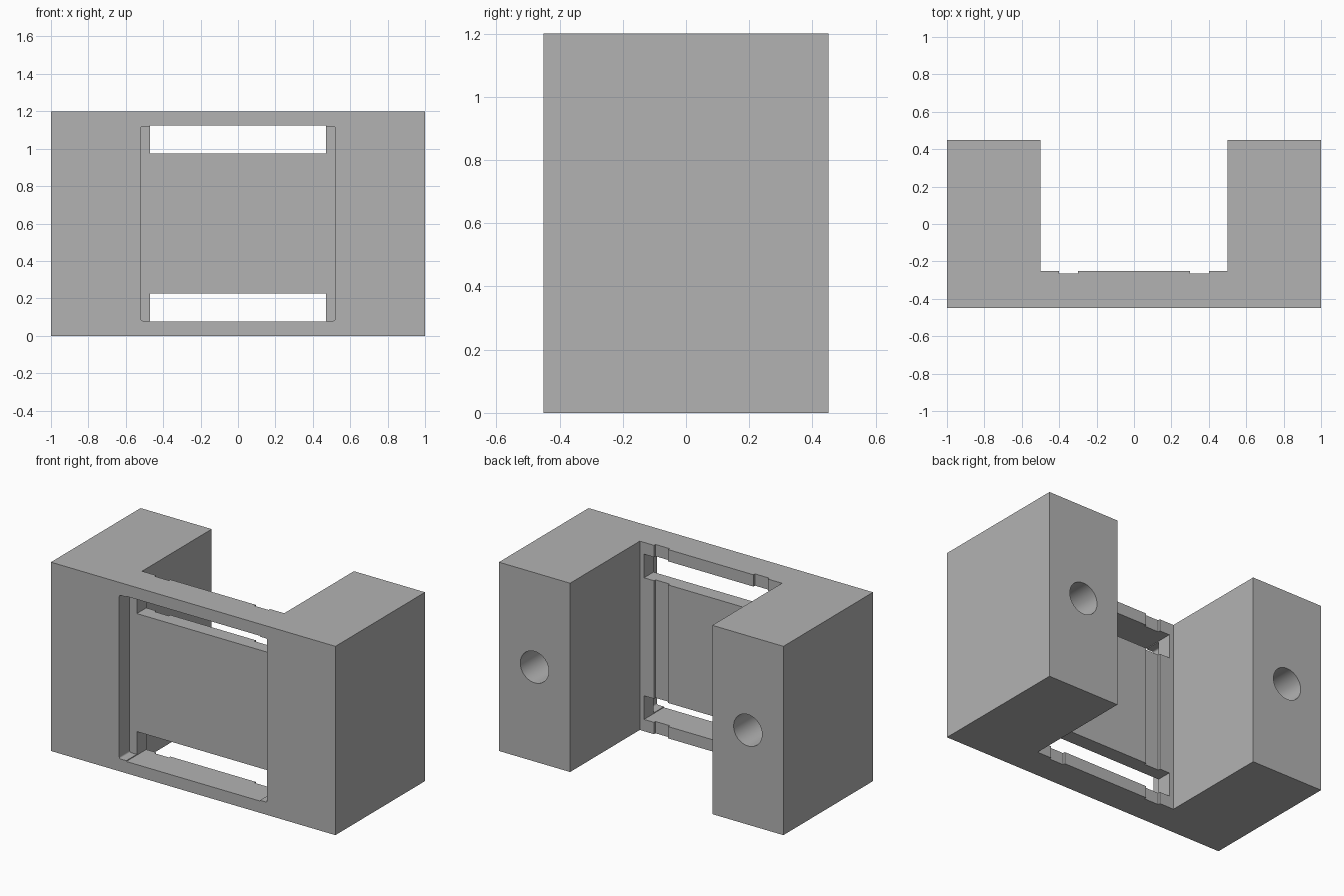
import bpy
import bmesh
import math

if "Cube" in bpy.data.objects:
    bpy.data.objects.remove(bpy.data.objects["Cube"], do_unlink=True)

HEIGHT = 1.2
FRONT, WEB_BACK, BACK = -0.45, -0.25, 0.45

grey = bpy.data.materials.new("plain grey")
grey.use_nodes = True
grey.diffuse_color = (0.45, 0.45, 0.45, 1)
grey.node_tree.nodes["Principled BSDF"].inputs["Base Color"].default_value = (0.45, 0.45, 0.45, 1)


def add_prism(name, profile, height):
    """Extrude an xy outline upward from z = 0."""
    bm = bmesh.new()
    face = bm.faces.new([bm.verts.new((x, y, 0)) for x, y in profile])
    top = bmesh.ops.extrude_face_region(bm, geom=[face])
    moved = [v for v in top["geom"] if isinstance(v, bmesh.types.BMVert)]
    bmesh.ops.translate(bm, verts=moved, vec=(0, 0, height))
    bmesh.ops.recalc_face_normals(bm, faces=bm.faces)
    mesh = bpy.data.meshes.new(name)
    bm.to_mesh(mesh)
    bm.free()
    obj = bpy.data.objects.new(name, mesh)
    bpy.context.collection.objects.link(obj)
    mesh.materials.append(grey)
    return obj


def box_cutter(name, x, y, z):
    """Box between the given (low, high) ranges."""
    obj = add_prism(name, [(x[0], y[0]), (x[1], y[0]), (x[1], y[1]), (x[0], y[1])], z[1] - z[0])
    obj.location.z = z[0]
    return obj


def cut(target, cutter):
    """Subtract the cutter, then remove it."""
    bpy.context.view_layer.objects.active = target
    mod = target.modifiers.new("cut", 'BOOLEAN')
    mod.operation, mod.solver, mod.object = 'DIFFERENCE', 'EXACT', cutter
    bpy.ops.object.modifier_apply(modifier=mod.name)
    bpy.data.objects.remove(cutter, do_unlink=True)


# U-shaped body with two shallow upright grooves in the web
half = [(0.30, WEB_BACK), (0.30, -0.265), (0.40, -0.265), (0.40, WEB_BACK),
        (0.50, WEB_BACK), (0.50, BACK), (1, BACK), (1, FRONT)]
outline = half + [(-x, y) for x, y in reversed(half)]
bracket = add_prism("bracket_body", outline, HEIGHT)

# Front pocket with slightly rounded corners
pocket = box_cutter("pocket_cutter", (-0.52, 0.52), (FRONT - 0.1, -0.345), (0.08, 1.12))
bm = bmesh.new()
bm.from_mesh(pocket.data)
depth_edges = [e for e in bm.edges if abs(e.verts[0].co.y - e.verts[1].co.y) > 0.01]
bmesh.ops.bevel(bm, geom=depth_edges, offset=0.01, segments=4, profile=0.5, affect='EDGES')
bm.to_mesh(pocket.data)
bm.free()
cut(bracket, pocket)

# Slots through the web, above and below the panel
for low in (0.075, 0.975):
    cut(bracket, box_cutter("slot_cutter", (-0.47, 0.47), (FRONT - 0.1, 0), (low, low + 0.15)))

# Blind round holes in the back of the legs
for side in (-1, 1):
    bpy.ops.mesh.primitive_cylinder_add(vertices=48, radius=0.1, depth=0.7,
                                        location=(side * 0.75, BACK - 0.25, HEIGHT / 2),
                                        rotation=(math.pi / 2, 0, 0))
    drill = bpy.context.object
    drill.data.materials.append(grey)
    cut(bracket, drill)

# Smooth holes, sharp edges
bpy.ops.object.select_all(action='DESELECT')
bracket.select_set(True)
bpy.context.view_layer.objects.active = bracket
bpy.ops.object.shade_smooth_by_angle(angle=math.radians(30))
